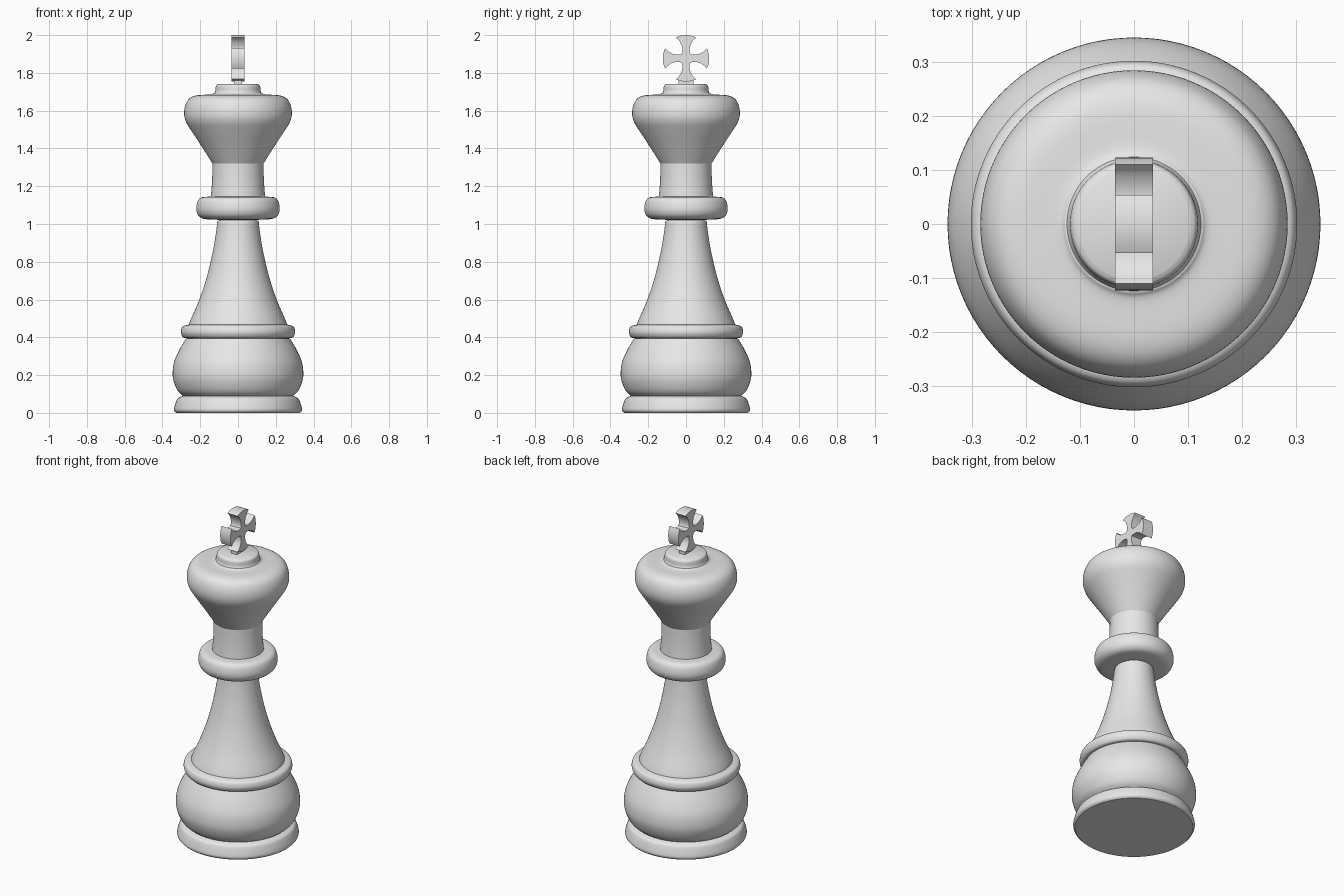
import bpy, bmesh, math
from mathutils import Vector

cube = bpy.data.objects.get("Cube")
if cube:
    bpy.data.objects.remove(cube, do_unlink=True)

SEGMENTS = 96

grey = bpy.data.materials.new("plain grey")
grey.use_nodes = True
grey.diffuse_color = (0.8, 0.8, 0.8, 1)
grey.node_tree.nodes["Principled BSDF"].inputs["Base Color"].default_value = (0.8, 0.8, 0.8, 1)


def finish(name, bm, angle=35):
    bmesh.ops.recalc_face_normals(bm, faces=bm.faces)
    mesh = bpy.data.meshes.new(name)
    bm.to_mesh(mesh)
    bm.free()
    mesh.materials.append(grey)
    obj = bpy.data.objects.new(name, mesh)
    bpy.context.collection.objects.link(obj)
    bpy.ops.object.select_all(action="DESELECT")
    obj.select_set(True)
    bpy.context.view_layer.objects.active = obj
    bpy.ops.object.shade_smooth_by_angle(angle=math.radians(angle))
    return obj


def smooth_curve(points, steps=5):
    """Catmull-Rom curve through the points."""
    p = [Vector(q) for q in points]
    p = [2 * p[0] - p[1]] + p + [2 * p[-1] - p[-2]]
    out = []
    for a, b, c, d in zip(p, p[1:], p[2:], p[3:]):
        for i in range(steps):
            t = i / steps
            out.append(0.5 * (2 * b + (c - a) * t + (2 * a - 5 * b + 4 * c - d) * t ** 2
                              + (3 * b - a - 3 * c + d) * t ** 3))
    return out + [p[-2]]


def lathe(name, points):
    """Closed solid turned from (radius, height) points."""
    bm = bmesh.new()
    rings = []
    for r, z in smooth_curve(points):
        rings.append([bm.verts.new((r * math.cos(math.tau * i / SEGMENTS),
                                    r * math.sin(math.tau * i / SEGMENTS), z))
                      for i in range(SEGMENTS)])
    for low, high in zip(rings, rings[1:]):
        for i in range(SEGMENTS):
            j = (i + 1) % SEGMENTS
            bm.faces.new((low[i], low[j], high[j], high[i]))
    bm.faces.new(rings[0][::-1])
    bm.faces.new(rings[-1])
    return finish(name, bm)


# Turned parts, from the floor up
lathe("foot_ring", [(.328, 0), (.338, .012), (.337, .03), (.326, .065), (.315, .08), (.285, .092)])
lathe("base_bulb", [(.285, .085), (.318, .115), (.34, .165), (.346, .21), (.338, .27),
                    (.31, .335), (.275, .395)])
lathe("base_collar", [(.27, .395), (.29, .4), (.301, .418), (.302, .437), (.292, .458), (.258, .468)])
lathe("skirt", [(.262, .46), (.25, .495), (.205, .6), (.165, .72), (.134, .85), (.117, .95),
                (.111, 1.0), (.106, 1.016), (.09, 1.022)])
lathe("neck_ring", [(.1, 1.022), (.175, 1.026), (.205, 1.04), (.219, 1.065), (.22, 1.095),
                    (.21, 1.128), (.188, 1.142), (.14, 1.145)])
lathe("neck", [(.144, 1.14), (.139, 1.2), (.136, 1.26), (.135, 1.325)])
lathe("head", [(.135, 1.32), (.192, 1.41), (.248, 1.495), (.275, 1.54), (.285, 1.58),
               (.28, 1.625), (.26, 1.662), (.22, 1.681), (.145, 1.686), (.126, 1.694)])
lathe("crown_cap", [(.126, 1.69), (.12, 1.705), (.118, 1.724), (.114, 1.735), (.104, 1.741)])

# Small foot joining the cross to the cap
bm = bmesh.new()
bmesh.ops.create_cube(bm, size=1)
bmesh.ops.scale(bm, vec=(.042, .08, .04), verts=bm.verts)
bmesh.ops.translate(bm, vec=(0, 0, 1.75), verts=bm.verts)
finish("cross_foot", bm)

# Flared cross: one arm outline repeated around the centre
CENTRE, REACH, HALF_ANGLE, THICKNESS = 1.877, .123, math.radians(26), .07
side = smooth_curve([(.023, .023), (.019, .042), (.023, .068), (.036, .093),
                     (REACH * math.sin(HALF_ANGLE), REACH * math.cos(HALF_ANGLE))], 4)
tip = [Vector((REACH * math.sin(HALF_ANGLE * k / 4), REACH * math.cos(HALF_ANGLE * k / 4)))
       for k in range(3, -4, -1)]
arm = side + tip + [Vector((-p.x, p.y)) for p in reversed(side[1:])]

bm = bmesh.new()
outline = []
for quarter in range(4):
    c, s = round(math.cos(quarter * math.pi / 2)), round(math.sin(quarter * math.pi / 2))
    for p in arm:
        y, z = p.x * c - p.y * s, p.x * s + p.y * c
        outline.append(bm.verts.new((-THICKNESS / 2, y, CENTRE + z)))
face = bm.faces.new(outline)
solid = bmesh.ops.extrude_face_region(bm, geom=[face])
bmesh.ops.translate(bm, vec=(THICKNESS, 0, 0),
                    verts=[v for v in solid["geom"] if isinstance(v, bmesh.types.BMVert)])
finish("cross", bm)
